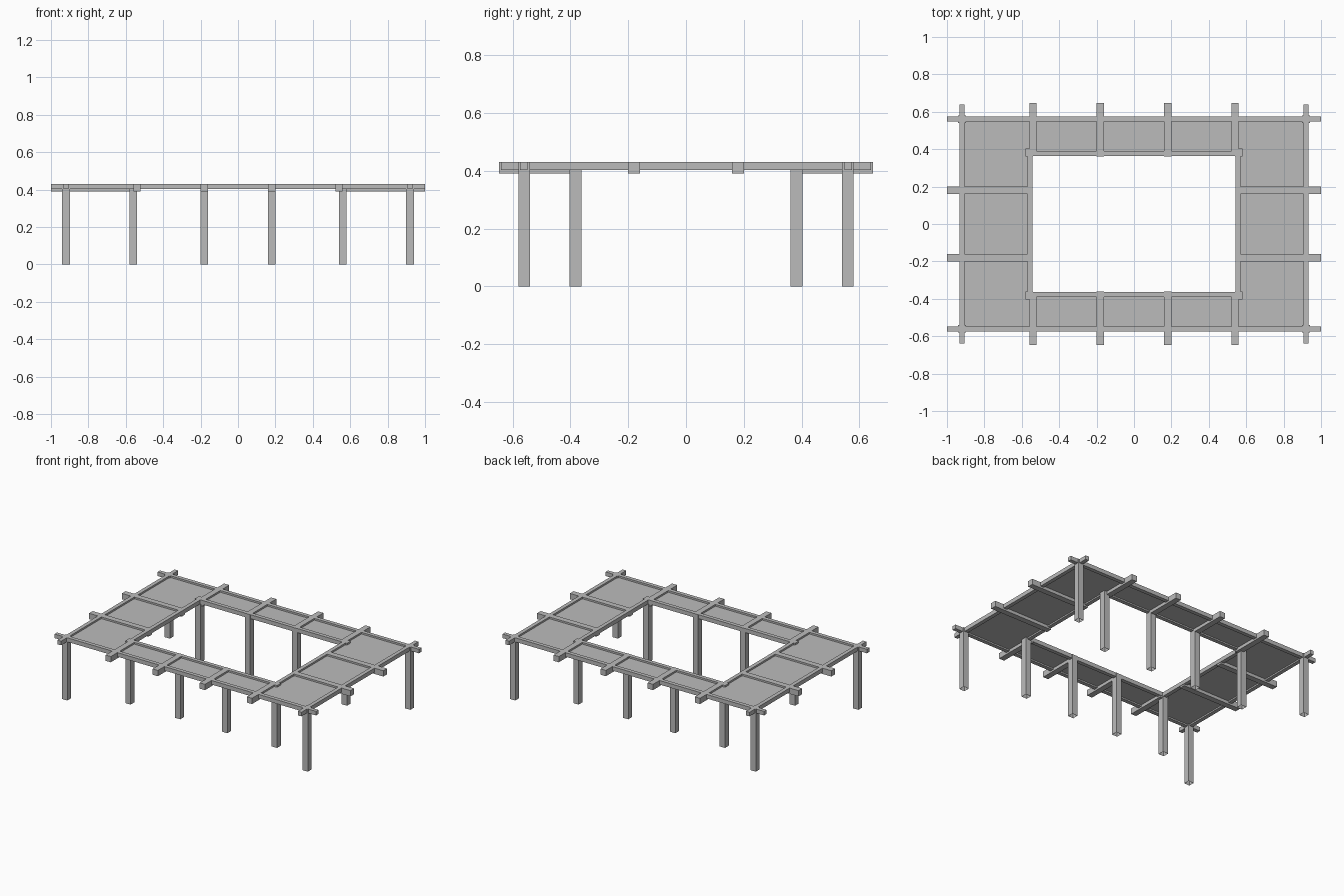
import bpy
import bmesh

cube = bpy.data.objects.get("Cube")
if cube:
    bpy.data.objects.remove(cube, do_unlink=True)

grey = bpy.data.materials.new("plain grey")
grey.use_nodes = True
colour = (0.5, 0.5, 0.5, 1)
grey.diffuse_color = colour
grey.node_tree.nodes["Principled BSDF"].inputs["Base Color"].default_value = colour

TOP = 0.431
RAIL_BOTTOM = 0.403
BEAM_BOTTOM = 0.391


def box(name, x, y, z, open_bottom=False):
    """Box from (low, high) ranges along each axis."""
    bm = bmesh.new()
    bmesh.ops.create_cube(bm, size=1)
    for v in bm.verts:
        v.co = [r[0] + (c + 0.5) * (r[1] - r[0]) for r, c in zip((x, y, z), v.co)]
    if open_bottom:
        bm.normal_update()
        low = [f for f in bm.faces if f.normal.z < -0.5]
        bmesh.ops.delete(bm, geom=low, context='FACES_ONLY')
    mesh = bpy.data.meshes.new(name)
    bm.to_mesh(mesh)
    bm.free()
    mesh.materials.append(grey)
    ob = bpy.data.objects.new(name, mesh)
    bpy.context.collection.objects.link(ob)
    return ob


def around(centre, width):
    return (centre - width / 2, centre + width / 2)


def side(sign, a, b):
    """Range a..b mirrored to the given side."""
    return tuple(sorted((sign * a, sign * b)))


rail_z = (RAIL_BOTTOM, TOP)
beam_z = (BEAM_BOTTOM, TOP)
panel_z = (0.413, 0.419)

for s in (-1, 1):
    # Square posts: outer corners and the inner rows
    for px, py in ((-0.92, 0.56), (0.92, 0.56), (-0.56, 0.382),
                   (-0.18, 0.382), (0.18, 0.382), (0.56, 0.382)):
        box("post", around(px, 0.041), around(s * py, 0.041), (0, TOP), True)

    # Outer rails, crossing past the corners
    box("long_outer_rail", (-1, 1), around(s * 0.562, 0.027), rail_z)
    box("short_outer_rail", around(s * 0.919, 0.027), (-0.64, 0.64), rail_z)

    # Inner rails around the opening
    box("long_inner_rail", (-0.56, 0.56), around(s * 0.377, 0.027), rail_z)
    box("short_inner_rail", around(s * 0.556, 0.027), (-0.38, 0.38), rail_z)

    # Deeper cross beams with overhanging ends
    for x in (-0.54, -0.18, 0.18, 0.54):
        box("long_side_cross_beam", around(x, 0.04), side(s, 0.365, 0.647), beam_z)
    for y in (-0.18, 0.18):
        box("short_side_cross_beam", side(s, 0.545, 1), around(y, 0.04), beam_z)

    # Thin recessed roof panels
    box("short_side_panel", side(s, 0.556, 0.919), (-0.56, 0.56), panel_z)
    box("long_side_panel", (-0.556, 0.556), side(s, 0.377, 0.56), panel_z)
